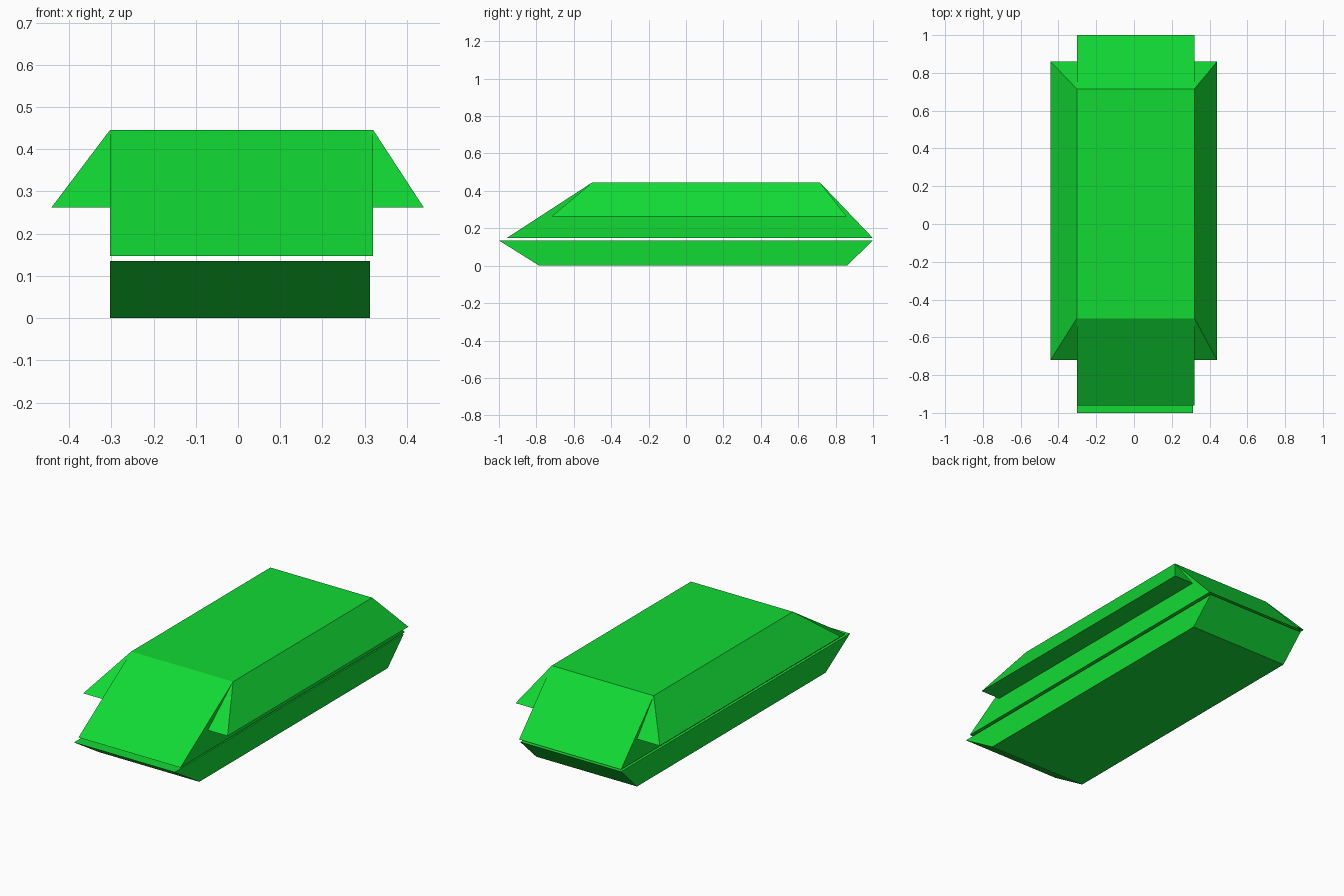
import bpy
import bmesh

if "Cube" in bpy.data.objects:
    bpy.data.objects.remove(bpy.data.objects["Cube"])

green = bpy.data.materials.new("green_paint")
green.diffuse_color = (0.006, 0.70, 0.035, 1)
green.use_nodes = True
green.node_tree.nodes["Principled BSDF"].inputs["Base Color"].default_value = green.diffuse_color


def loft(name, ring_a, ring_b):
    """Closed solid joining two matching end outlines."""
    bm = bmesh.new()
    a = [bm.verts.new(p) for p in ring_a]
    b = [bm.verts.new(p) for p in ring_b]
    bm.faces.new(a)
    bm.faces.new(b)
    n = len(a)
    for i in range(n):
        j = (i + 1) % n
        bm.faces.new((a[i], a[j], b[j], b[i]))
    bmesh.ops.recalc_face_normals(bm, faces=bm.faces)
    mesh = bpy.data.meshes.new(name)
    bm.to_mesh(mesh)
    bm.free()
    mesh.materials.append(green)
    obj = bpy.data.objects.new(name, mesh)
    bpy.context.collection.objects.link(obj)
    return obj


def extrude_x(name, profile, x0, x1):
    """Side profile (y, z) extruded across the width."""
    return loft(name, [(x0, y, z) for y, z in profile],
                [(x1, y, z) for y, z in profile])


# Lower hull and upper body, separated by a thin gap
extrude_x("lower_hull", [(-1, 0.135), (-0.785, 0), (0.86, 0), (1, 0.135)],
          -0.303, 0.313)
extrude_x("upper_body", [(-0.96, 0.147), (-0.5, 0.446), (0.715, 0.446), (1, 0.147)],
          -0.303, 0.32)

# Sloped side skirts: triangular ends leaning in towards the roof edge
for side, inner, outer in (("left", -0.303, -0.442), ("right", 0.32, 0.44)):
    ends = [[(inner, y_top, 0.446), (outer, y_low, 0.262), (inner, y_low, 0.262)]
            for y_top, y_low in ((-0.5, -0.72), (0.715, 0.86))]
    loft(side + "_skirt", *ends)
